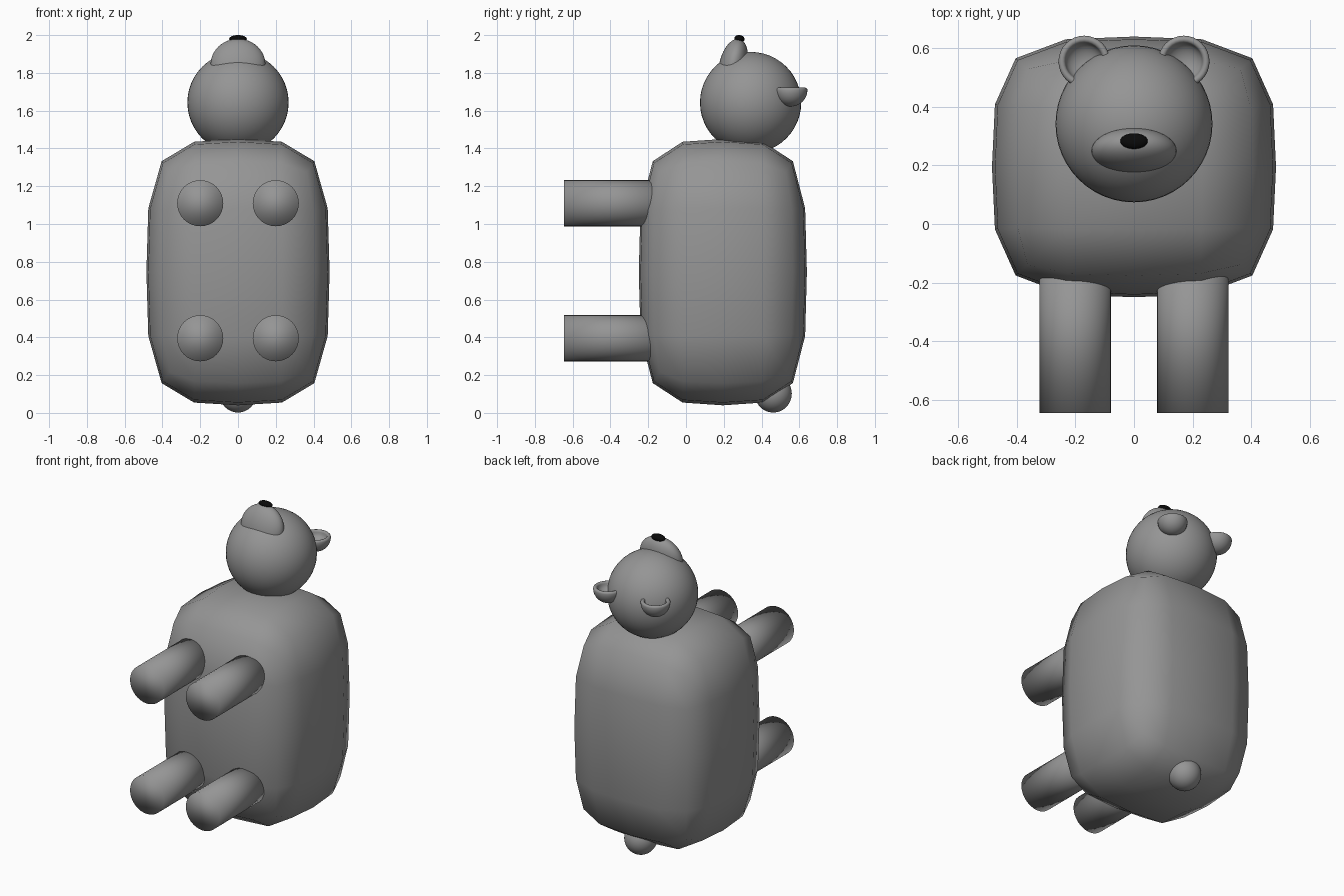
import bpy, bmesh, math
from mathutils import Matrix, Vector

if "Cube" in bpy.data.objects:
    bpy.data.objects.remove(bpy.data.objects["Cube"])


def material(name, rgb):
    m = bpy.data.materials.new(name)
    m.diffuse_color = (*rgb, 1)
    m.use_nodes = True
    m.node_tree.nodes["Principled BSDF"].inputs["Base Color"].default_value = m.diffuse_color
    return m


FUR = material("grey fur", (0.30, 0.30, 0.30))
BLACK = material("black nose", (0.003, 0.003, 0.003))


def make(name, bm, mat):
    bmesh.ops.recalc_face_normals(bm, faces=bm.faces)
    me = bpy.data.meshes.new(name)
    bm.to_mesh(me)
    bm.free()
    for p in me.polygons:
        p.use_smooth = True
    me.materials.append(mat)
    ob = bpy.data.objects.new(name, me)
    bpy.context.collection.objects.link(ob)
    return ob


def ellipsoid(name, centre, radii, mat, tilt=0, segs=48):
    bm = bmesh.new()
    bmesh.ops.create_uvsphere(bm, u_segments=segs, v_segments=segs // 2, radius=1)
    bm.transform(Matrix.Translation(centre) @ Matrix.Rotation(tilt, 4, 'X')
                 @ Matrix.Diagonal((*radii, 1)))
    return make(name, bm, mat)


# body: box cut once each way, then rounded by one subdivision
bm = bmesh.new()
bmesh.ops.create_cube(bm, size=2)
bmesh.ops.subdivide_edges(bm, edges=bm.edges[:], cuts=1, use_grid_fill=True)
bm.transform(Matrix.Translation((0, 0.195, 0.745)) @ Matrix.Diagonal((0.485, 0.445, 0.705, 1)))
body = make("body", bm, FUR)
sub = body.modifiers.new("round", 'SUBSURF')
sub.levels = sub.render_levels = 1

# head, muzzle, nose, tail
ellipsoid("head", (0, 0.342, 1.643), (0.268, 0.268, 0.268), FUR)
ellipsoid("muzzle", (0, 0.25, 1.845), (0.145, 0.073, 0.138), FUR, math.radians(-14))
ellipsoid("nose", (0, 0.283, 1.98), (0.047, 0.027, 0.02), BLACK, math.radians(-8), 24)
ellipsoid("tail", (0, 0.462, 0.102), (0.098, 0.098, 0.1), FUR)

# legs: straight cylinders pointing forward
for row, z in (("upper", 1.11), ("lower", 0.395)):
    for side, x in (("left", -0.2), ("right", 0.2)):
        bm = bmesh.new()
        bmesh.ops.create_cone(bm, cap_ends=True, segments=32, radius1=0.122,
                              radius2=0.122, depth=0.545)
        bm.transform(Matrix.Translation((x, -0.3725, z)) @ Matrix.Rotation(math.pi / 2, 4, 'X'))
        make(f"{row}_{side}_leg", bm, FUR)


# ears: lathed cups with a rounded rim, open towards the face
def ear(name, x):
    r, rim, depth, dip = 0.088, 0.012, 0.1, 0.045
    prof = [(r * math.sin(a), -rim - (depth - rim) * math.cos(a))
            for a in (i * math.pi / 16 for i in range(9))]
    prof += [(r - rim + rim * math.cos(a), -rim + rim * math.sin(a))
             for a in (i * math.pi / 6 for i in range(1, 6))]
    prof += [((r - 2 * rim) * math.cos(a), -rim - dip * math.sin(a))
             for a in (i * math.pi / 12 for i in range(7))]
    bm = bmesh.new()
    vs = [bm.verts.new((p[0], 0, p[1])) for p in prof]
    es = [bm.edges.new(e) for e in zip(vs, vs[1:])]
    bmesh.ops.spin(bm, geom=vs + es, cent=(0, 0, 0), axis=(0, 0, 1),
                   angle=2 * math.pi, steps=32)
    bmesh.ops.remove_doubles(bm, verts=bm.verts[:], dist=1e-4)
    bm.transform(Matrix.Translation((x, 0.555, 1.722)))
    make(name, bm, FUR)


ear("left_ear", -0.17)
ear("right_ear", 0.17)
